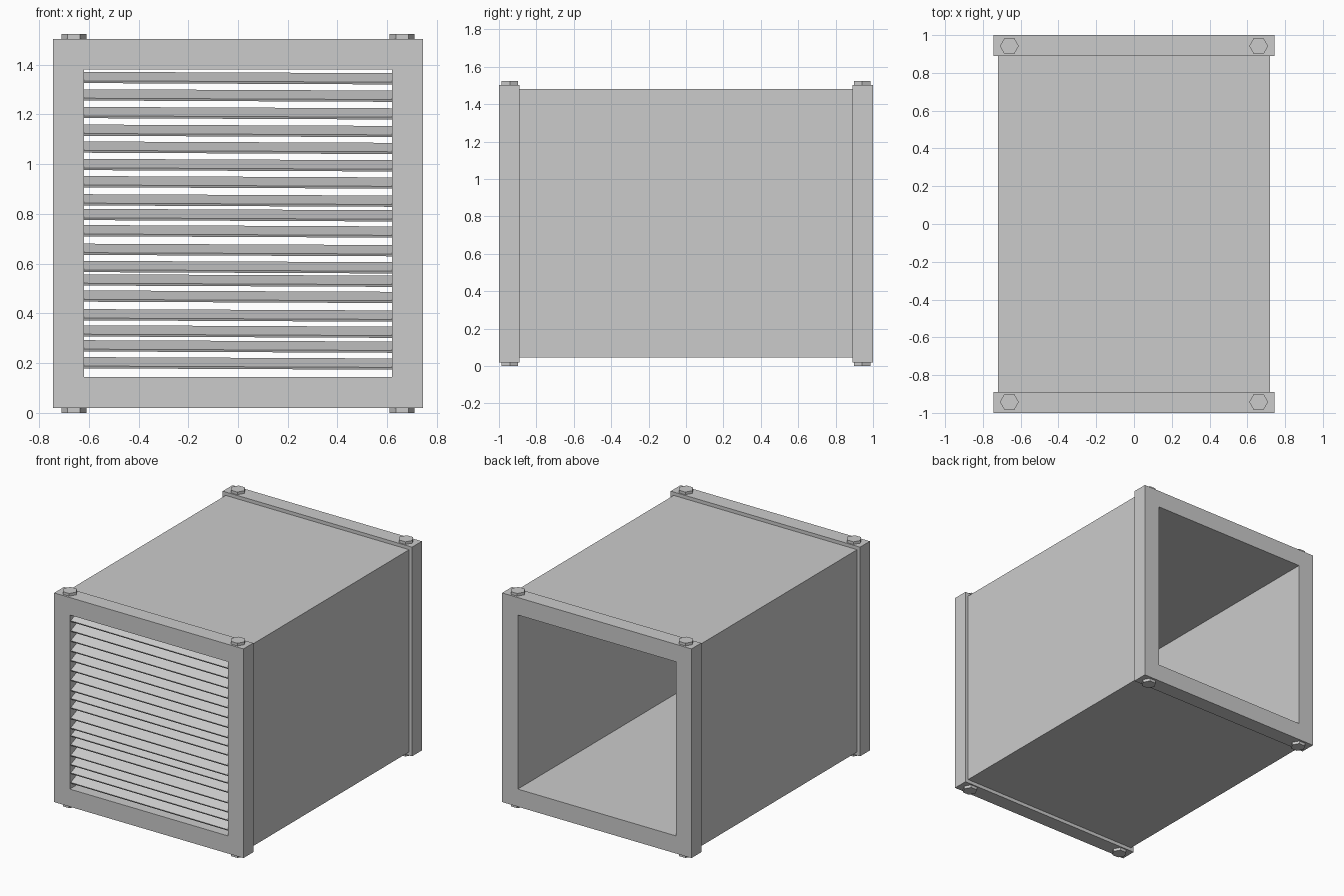
import bpy, bmesh, math
from mathutils import Matrix

if "Cube" in bpy.data.objects:
    bpy.data.objects.remove(bpy.data.objects["Cube"])


def finish(name, bm):
    bmesh.ops.recalc_face_normals(bm, faces=bm.faces)
    me = bpy.data.meshes.new(name)
    bm.to_mesh(me)
    bm.free()
    ob = bpy.data.objects.new(name, me)
    bpy.context.collection.objects.link(ob)
    return ob


def ring(name, hx, z0, z1, y0, y1, caps=True):
    """Rectangular tube along y with the shared duct opening."""
    def loop(bm, w, a, b, y):
        return [bm.verts.new(c) for c in ((-w, y, a), (w, y, a), (w, y, b), (-w, y, b))]
    bm = bmesh.new()
    o0, o1 = loop(bm, hx, z0, z1, y0), loop(bm, hx, z0, z1, y1)
    i0, i1 = loop(bm, IN_X, IN_Z0, IN_Z1, y0), loop(bm, IN_X, IN_Z0, IN_Z1, y1)
    pairs = [(o0, o1), (i1, i0)] + ([(i0, o0), (o1, i1)] if caps else [])
    for a, b in pairs:
        for k in range(4):
            n = (k + 1) % 4
            bm.faces.new((a[k], a[n], b[n], b[k]))
    if not caps:
        # Outer and inner skins are separate shells, so orient each by hand
        me = bpy.data.meshes.new(name)
        bm.normal_update()
        for f in bm.faces:
            c = f.calc_center_median()
            c.y, c.z = 0, c.z - (z0 + z1) / 2
            outer = f.verts[0] in o0 + o1
            if (f.normal.dot(c) > 0) != outer:
                f.normal_flip()
        bm.to_mesh(me)
        bm.free()
        ob = bpy.data.objects.new(name, me)
        bpy.context.collection.objects.link(ob)
        return ob
    return finish(name, bm)


IN_X, IN_Z0, IN_Z1 = 0.62, 0.145, 1.38

# Duct body and end frames
ring("duct_body", 0.72, 0.045, 1.48, -0.89, 0.89, caps=False)
ring("front_frame", 0.743, 0.02, 1.504, -1.0, -0.89)
ring("back_frame", 0.743, 0.02, 1.504, 0.89, 1.0)

# Hexagonal bolt heads, above and below every frame corner
for end, y in (("front", -0.942), ("back", 0.942)):
    for side, x in (("left", -0.66), ("right", 0.66)):
        for level, z in (("lower", 0.011), ("upper", 1.512)):
            bm = bmesh.new()
            bmesh.ops.create_cone(bm, cap_ends=True, segments=6, radius1=0.05, radius2=0.05,
                                  depth=0.022, matrix=Matrix.Translation((x, y, z))
                                  @ Matrix.Rotation(math.radians(30), 4, 'Z'))
            # Rotate so that two corners point along x
            if abs(max(v.co.x for v in bm.verts) - x - 0.05) > 0.001:
                bmesh.ops.rotate(bm, cent=(x, y, z), verts=bm.verts,
                                 matrix=Matrix.Rotation(math.radians(30), 3, 'Z'))
            finish(f"{end}_{side}_{level}_bolt", bm)

# Louvre slats, unevenly spaced and slightly askew
slat_z = [1.346, 1.276, 1.205, 1.134, 1.066, 0.996, 0.927, 0.854, 0.795,
          0.730, 0.655, 0.586, 0.532, 0.467, 0.392, 0.327, 0.267, 0.199]
for i, z in enumerate(slat_z):
    bm = bmesh.new()
    m = (Matrix.Translation((0, -0.945, z))
         @ Matrix.Rotation(math.radians(0.25), 4, 'Y')
         @ Matrix.Rotation(math.radians(23), 4, 'X')
         @ Matrix.Diagonal((2 * IN_X, 0.092, 0.01, 1)))
    bmesh.ops.create_cube(bm, size=1, matrix=m)
    finish(f"slat_{i + 1}", bm)
